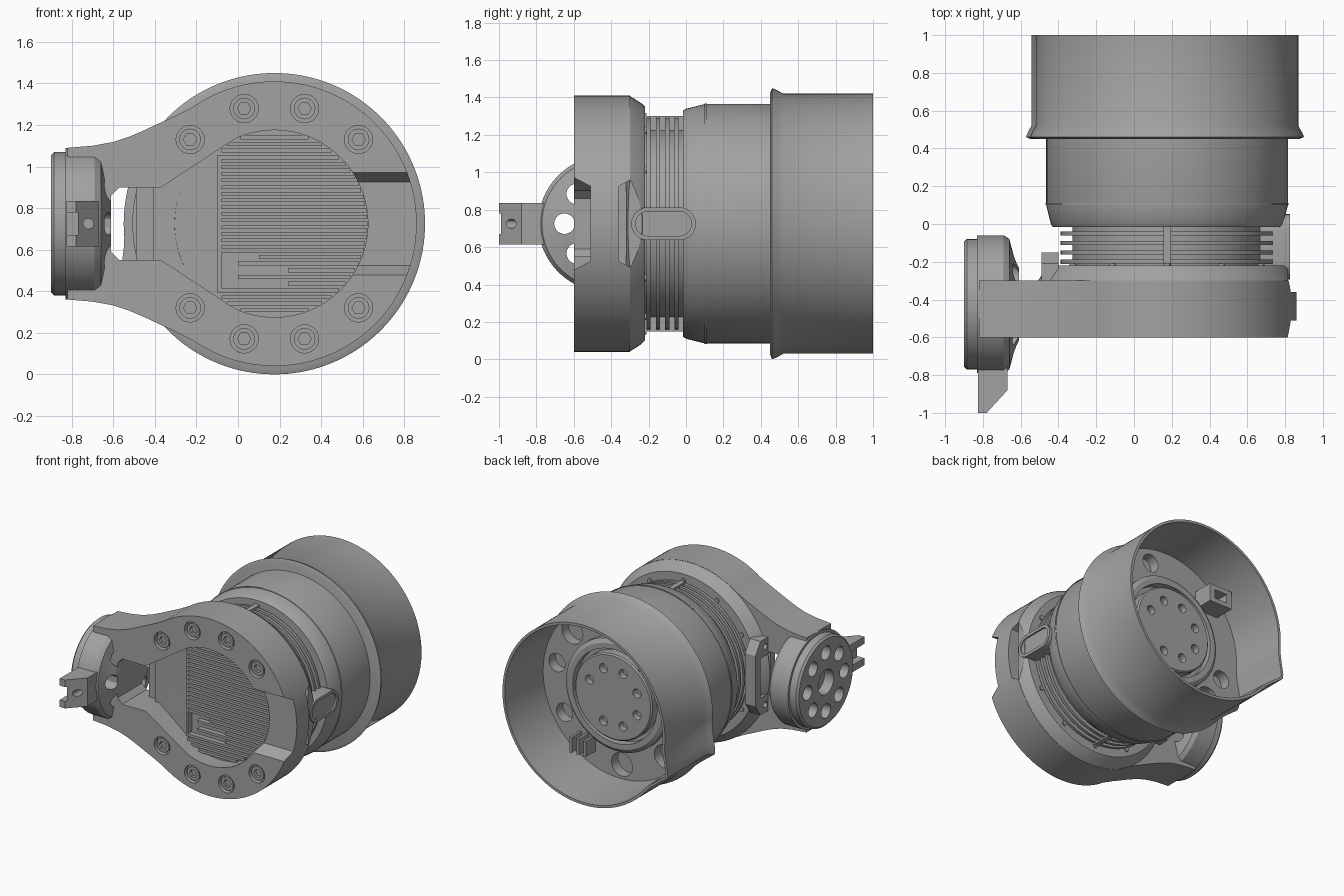
import bpy, bmesh, math
from math import cos, sin, radians, pi

if "Cube" in bpy.data.objects:
    bpy.data.objects.remove(bpy.data.objects["Cube"])

CX, CZ = 0.175, 0.725          # main axis (runs along y)
FY = -0.425                    # flange axis (runs along x)

grey = bpy.data.materials.new("plain grey")
grey.diffuse_color = (0.36, 0.36, 0.36, 1)
grey.use_nodes = True
grey.node_tree.nodes["Principled BSDF"].inputs["Base Color"].default_value = grey.diffuse_color


def make(name, bm):
    bmesh.ops.remove_doubles(bm, verts=bm.verts, dist=1e-5)
    bmesh.ops.recalc_face_normals(bm, faces=bm.faces)
    me = bpy.data.meshes.new(name)
    bm.to_mesh(me)
    bm.free()
    me.materials.append(grey)
    ob = bpy.data.objects.new(name, me)
    bpy.context.collection.objects.link(ob)
    return ob


def place(axis, u, v, d):
    return {'y': (u, d, v), 'x': (d, u, v), 'z': (u, v, d)}[axis]


def prism(name, pts, d0, d1, axis='y'):
    bm = bmesh.new()
    a = [bm.verts.new(place(axis, u, v, d0)) for u, v in pts]
    b = [bm.verts.new(place(axis, u, v, d1)) for u, v in pts]
    n = len(pts)
    bm.faces.new(a)
    bm.faces.new(b)
    for i in range(n):
        bm.faces.new((a[i], a[(i + 1) % n], b[(i + 1) % n], b[i]))
    return make(name, bm)


def box(name, x, y, z):
    return prism(name, [(x[0], z[0]), (x[1], z[0]), (x[1], z[1]), (x[0], z[1])], *y)


def arc(u, v, r, a0, a1, n):
    return [(u + r * cos(radians(a0 + (a1 - a0) * i / n)),
             v + r * sin(radians(a0 + (a1 - a0) * i / n))) for i in range(n + 1)]


def disc(name, u, v, r, d0, d1, axis='y', n=24):
    return prism(name, arc(u, v, r, 0, 360, n)[:-1], d0, d1, axis)


def lathe(name, prof, closed=False, axis='y', n=96, bump=None):
    cu = CX if axis == 'y' else FY
    bm = bmesh.new()
    rings = []
    for t, r in prof:
        ring = []
        for i in range(n):
            a = 2 * pi * i / n
            q = r + (bump(a) if bump and r > 0.6 else 0)
            ring.append(bm.verts.new(place(axis, cu + q * cos(a), CZ + q * sin(a), t)))
        rings.append(ring)
    pairs = list(zip(rings, rings[1:])) + ([(rings[-1], rings[0])] if closed else [])
    for p, q in pairs:
        for i in range(n):
            j = (i + 1) % n
            bm.faces.new((p[i], p[j], q[j], q[i]))
    return make(name, bm)


def cut(ob, *cutters):
    for c in cutters:
        c.hide_render = True
        m = ob.modifiers.new("cut", 'BOOLEAN')
        m.operation, m.solver, m.object = 'DIFFERENCE', 'EXACT', c
        bpy.context.view_layer.objects.active = ob
        bpy.ops.object.modifier_apply(modifier=m.name)
        bpy.data.objects.remove(c, do_unlink=True)
    return ob


def polar(r, deg):
    return CX + r * cos(radians(deg)), CZ + r * sin(radians(deg))


# rear cup with a pointed lip on its lower left
def lip(a):
    d = abs(math.degrees(a) - 202) / 17
    return 0.085 * max(0, 1 - d) ** 1.6

cup = lathe("rear_cup", [(0.45, 0), (0.45, 0.70), (0.46, 0.725), (0.485, 0.715), (0.52, 0.695),
                         (1.0, 0.695), (1.0, 0.675), (0.56, 0.655), (0.56, 0)], n=144, bump=lip)
for deg, r in ((10, .07), (42, .09), (75, .07), (200, .07), (225, .09), (268, .09), (330, .07)):
    cut(cup, disc("c", *polar(0.545, deg), r, 0.48, 0.7))

# round housing, core and cooling fins
lathe("housing", [(-0.015, 0), (-0.015, 0.605), (0.0, 0.615), (0.1, 0.64), (0.47, 0.64), (0.47, 0)])
lathe("housing_band", [(0.1, 0.63), (0.1, 0.644), (0.112, 0.644), (0.112, 0.63)], True)
lathe("core", [(-0.44, 0), (-0.44, 0.48), (-0.25, 0.5), (0.0, 0.5), (0.0, 0)])
for i in range(4):
    y = -0.05 - 0.05 * i
    lathe("cooling_fin", [(y - .011, .49), (y - .011, .565), (y + .011, .565), (y + .011, .49)], True)
for s in (1, -1):
    box("fin_rib", (CX - .02, CX + .02), (-0.23, 0), sorted((CZ + s * .45, CZ + s * .575)))

# hub inside the cup
lathe("hub_ring", [(0.55, 0.36), (0.62, 0.36), (0.62, 0.40), (0.60, 0.43), (0.55, 0.43)], True)
hub = lathe("hub_disc", [(0.55, 0), (0.55, 0.33), (0.63, 0.33), (0.64, 0.32), (0.64, 0)])
for i in range(8):
    cut(hub, disc("c", *polar(0.22, 22.5 + 45 * i), 0.035, 0.59, 0.7, n=16))

# brackets inside the cup
bx, bz = polar(0.53, 135)
b = box("cup_bracket", (bx - .1, bx + .1), (0.55, 0.72), (bz - .07, bz + .07))
cut(b, box("c", (bx - .055, bx + .055), (0.6, 0.8), (bz - .035, bz + .035)))
bx, bz = polar(0.52, 302)
for o in (-.06, 0, .06):
    box("cup_clip", (bx + o - .01, bx + o + .01), (0.55, 0.68), (bz - .06, bz + .06))

# fork: ring and arm cut from one outline
top = [(-0.30, 1.245), (-0.45, 1.175), (-0.52, 1.145), (-0.60, 1.118), (-0.70, 1.10), (-0.82, 1.09)]
mirror = [(x, 2 * CZ - z) for x, z in reversed(top)]
fork = prism("fork", arc(CX, CZ, 0.685, -125, 125, 80) + top + mirror, -0.6, -0.3)
window = arc(CX, CZ, 0.45, -115, 115, 60)
slot = [(-0.37, 0.9), (-0.57, 0.9), (-0.61, 0.86), (-0.61, 0.59), (-0.57, 0.55), (-0.37, 0.55)]
cut(fork, prism("c", window + slot, -0.7, -0.2))
# scoops at the right end, front and back
cut(fork, prism("c", [(-0.7, CZ - .30), (-0.7, CZ + .30), (-0.51, CZ + .2), (-0.51, CZ - .2)], 0.4, 1.0, 'x'))
cut(fork, prism("c", [(-0.36, CZ - .2), (-0.36, CZ + .2), (-0.25, CZ + .26), (-0.25, CZ - .26)], 0.72, 1.0, 'x'))
collar = lathe("fork_collar", [(-0.32, 0.49), (-0.32, 0.60), (-0.3, 0.683), (-0.24, 0.645), (-0.22, 0.625),
                               (-0.22, 0.49)], True)
cut(collar, box("c", (0.815, 1.0), (-0.36, -0.1), (CZ - .24, CZ + .24)))

# eight socket bolts on the ring
for s in (1, -1):
    for deg in (45, 75.3, 104.7, 135):
        u, v = polar(0.573, s * deg)
        cut(fork, disc("c", u, v, 0.068, -0.7, -0.56))
        bolt = disc("ring_bolt", u, v, 0.052, -0.59, -0.55)
        cut(bolt, disc("c", u, v, 0.032, -0.7, -0.565, n=6))
    for deg in (30, 60, 90, 120, 150):
        disc("collar_screw", *polar(0.575, s * deg), 0.018, -0.23, -0.21, n=12)

# grille plate inside the window, sloping at the left
plate = prism("grille_plate", window + [(-0.37, 0.9), (-0.41, 0.9), (-0.41, 0.55), (-0.37, 0.55)], -0.475, -0.40)
for vtx in plate.data.vertices:
    if vtx.co.x < -0.3 and vtx.co.y < -0.45:
        vtx.co.y = -0.43
for i in range(27):
    z = CZ + (i - 13) * 0.032
    half = math.sqrt(0.447 ** 2 - (z - CZ) ** 2)
    x0 = max(-0.08, CX - half)
    if 4 <= i <= 8:
        x0 = 0.0 if i % 2 else 0.24 if i < 7 else 0.1
    box("grille_bar", (x0, CX + half), (-0.50, -0.46), (z - .010, z + .010))
box("grille_edge", (-0.10, -0.08), (-0.495, -0.45), (CZ - .33, CZ + .33))

# side flange with bolt holes
body = lathe("flange_body", [(-0.83, 0), (-0.83, 0.365), (-0.69, 0.365), (-0.66, 0.345), (-0.64, 0.27),
                             (-0.62, 0.22), (-0.61, 0.20), (-0.61, 0)], axis='x', n=64)
face = lathe("flange_face", [(-0.9, 0), (-0.9, 0.33), (-0.885, 0.345), (-0.825, 0.345), (-0.825, 0)],
             axis='x', n=64)
for i in range(8):
    a = pi / 4 * i
    for ob in (body, face):
        cut(ob, disc("c", FY + .225 * cos(a), CZ + .225 * sin(a), 0.055, -1, -0.5, 'x', 20))
cut(face, disc("c", FY, CZ, 0.095, -1, -0.7, 'x', 32))
cut(body, disc("c", FY, CZ, 0.095, -1, -0.7, 'x', 32))

# notched tab in front of the flange
tab = prism("front_tab", [(-0.825, -0.72), (-0.825, -1.0), (-0.78, -1.0), (-0.67, -0.88), (-0.67, -0.72)],
            CZ - .11, CZ + .11, 'z')
cut(tab, box("c", (-0.9, -0.77), (-1.1, -0.84), (CZ - .055, CZ + .055)))
cut(tab, disc("c", -0.72, CZ, 0.025, -1.1, -0.8, n=12))

# framed panel facing the flange
panel = prism("side_panel", [(-0.39, 0.53), (-0.33, 0.44), (-0.21, 0.44), (-0.15, 0.53),
                             (-0.15, 0.92), (-0.21, 1.01), (-0.33, 1.01), (-0.39, 0.92)], -0.49, -0.40, 'x')
cut(panel, prism("c", [(-0.33, 0.57), (-0.21, 0.57), (-0.21, 0.88), (-0.33, 0.88)], -0.6, -0.43, 'x'))
for z in (0.5, 0.95):
    cut(panel, disc("c", -0.27, z, 0.022, -0.6, -0.45, 'x', 12))

# capsule plug on the right side
def capsule(r):
    return arc(-0.035, CZ, r, -90, 90, 12) + arc(-0.205, CZ, r, 90, 270, 12)

plug = prism("capsule_plug", capsule(0.088), 0.55, 0.825, 'x')
cut(plug, prism("c", capsule(0.065), 0.812, 0.9, 'x'))

# smooth shading with sharp edges kept
for ob in bpy.data.objects:
    ob.select_set(ob.type == 'MESH')
    bpy.context.view_layer.objects.active = ob
bpy.ops.object.shade_smooth_by_angle(angle=radians(30))
